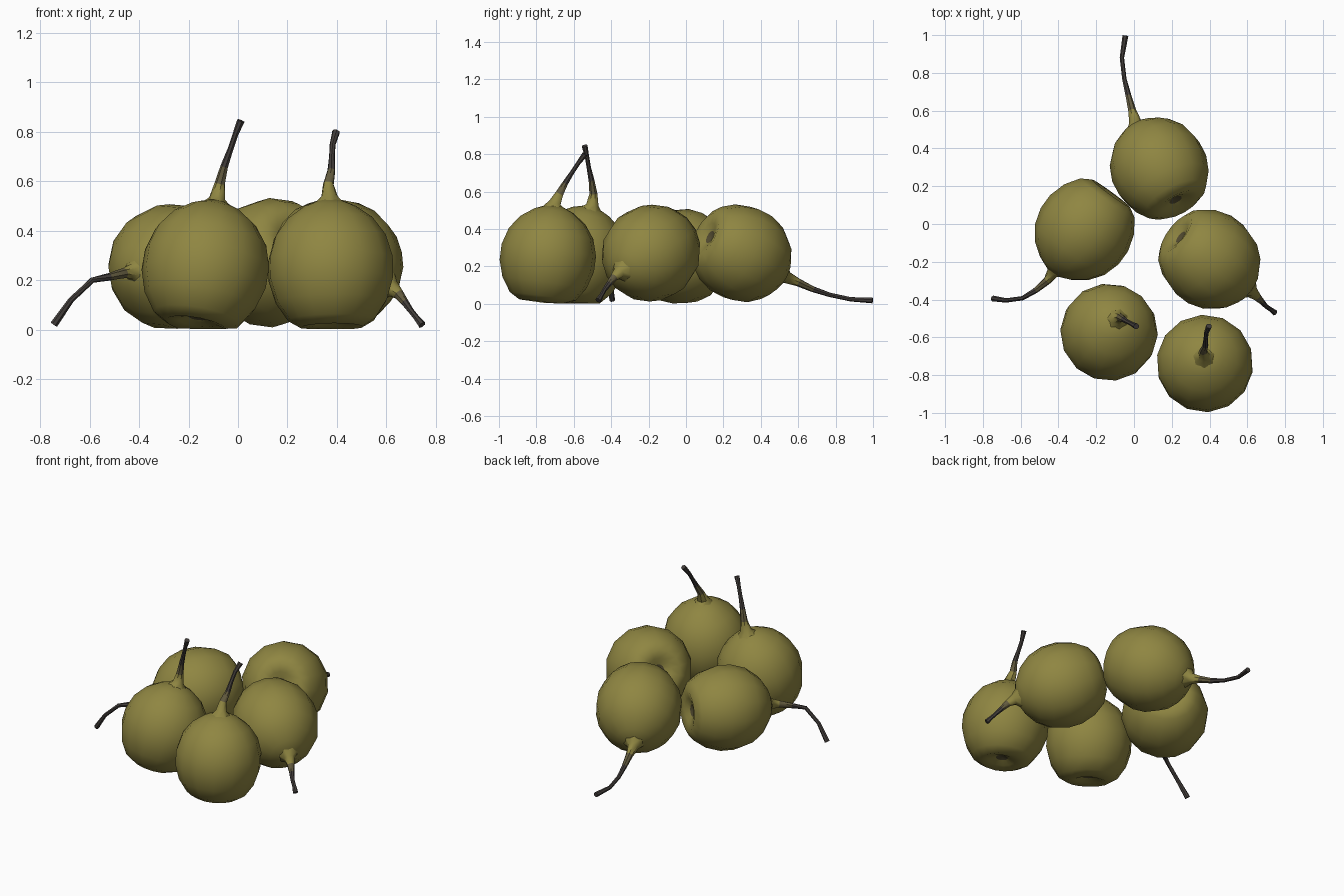
import bpy, bmesh, math
from mathutils import Vector

if "Cube" in bpy.data.objects:
    bpy.data.objects.remove(bpy.data.objects["Cube"])

def material(name, rgb):
    m = bpy.data.materials.new(name)
    m.diffuse_color = (*rgb, 1)
    m.use_nodes = True
    m.node_tree.nodes["Principled BSDF"].inputs["Base Color"].default_value = m.diffuse_color
    return m

olive = material("olive skin", (0.275, 0.238, 0.054))
brown = material("neck brown", (0.125, 0.105, 0.05))
dark = material("stem dark", (0.056, 0.048, 0.044))
calyx = material("calyx dark brown", (0.085, 0.07, 0.03))

def sweep(name, centres, radii, axes, sides, mats, rule):
    """Skin rings of given radius; rule(ring index) gives the material index."""
    bm = bmesh.new()
    rings = []
    ref = Vector((0.31, 0.85, 0.42)).normalized()
    for c, r, a in zip(centres, radii, axes):
        u = (ref - a * ref.dot(a)).normalized()
        v = a.cross(u)
        ring = []
        for k in range(sides):
            t = 2 * math.pi * k / sides
            p = c + (u * math.cos(t) + v * math.sin(t)) * r
            p.z = max(p.z, 0.003)
            ring.append(bm.verts.new(p))
        rings.append(ring)
    for i in range(len(rings) - 1):
        for k in range(sides):
            j = (k + 1) % sides
            f = bm.faces.new((rings[i][k], rings[i][j], rings[i + 1][j], rings[i + 1][k]))
            f.material_index = rule(i)
    bm.faces.new(rings[0][::-1]).material_index = rule(0)
    bm.faces.new(rings[-1]).material_index = rule(len(rings) - 2)
    bmesh.ops.recalc_face_normals(bm, faces=bm.faces)
    me = bpy.data.meshes.new(name)
    bm.to_mesh(me)
    bm.free()
    for m in mats:
        me.materials.append(m)
    ob = bpy.data.objects.new(name, me)
    bpy.context.collection.objects.link(ob)
    bpy.ops.object.select_all(action='DESELECT')
    ob.select_set(True)
    bpy.context.view_layer.objects.active = ob
    bpy.ops.object.shade_smooth_by_angle(angle=math.radians(50))
    return ob

# body profile from calyx dimple to shoulder: (radius, height along the axis)
PROFILE = [(0.012, 0.045), (0.036, 0.035), (0.075, 0.018), (0.125, 0.004), (0.178, 0.035),
           (0.228, 0.11), (0.255, 0.20), (0.255, 0.285), (0.228, 0.375),
           (0.175, 0.447), (0.105, 0.497), (0.045, 0.522)]
STEM_R = [0.075, 0.034, 0.022, 0.016, 0.012, 0.012, 0.016]

# centre of each fruit, then its stem path starting where it leaves the body
FRUITS = {
    "front_left": ((-0.13, -0.57, 0.258), [(-0.083, -0.50, 0.53), (-0.073, -0.495, 0.59),
        (-0.055, -0.505, 0.66), (-0.03, -0.52, 0.73), (-0.01, -0.53, 0.79), (0.012, -0.542, 0.845)]),
    "front_right": ((0.375, -0.737, 0.258), [(0.37, -0.70, 0.54), (0.366, -0.675, 0.59),
        (0.378, -0.645, 0.645), (0.38, -0.61, 0.70), (0.383, -0.577, 0.75), (0.397, -0.54, 0.80)]),
    "right": ((0.41, -0.195, 0.267), [(0.625, -0.36, 0.165), (0.65, -0.385, 0.142),
        (0.675, -0.41, 0.11), (0.70, -0.437, 0.075), (0.72, -0.45, 0.05), (0.745, -0.47, 0.018)]),
    "back": ((0.128, 0.305, 0.265), [(0.005, 0.54, 0.142), (-0.01, 0.60, 0.115),
        (-0.03, 0.68, 0.078), (-0.052, 0.77, 0.048), (-0.064, 0.88, 0.025), (-0.045, 0.997, 0.018)]),
    "left": ((-0.27, -0.04, 0.252), [(-0.43, -0.26, 0.235), (-0.46, -0.30, 0.228),
        (-0.52, -0.35, 0.213), (-0.59, -0.393, 0.20), (-0.675, -0.405, 0.12), (-0.745, -0.395, 0.02)]),
}

for name, (centre, path) in FRUITS.items():
    c = Vector(centre)
    pts = [Vector(p) for p in path]
    axis = (pts[0] - c).normalized()
    # fruit body with dark calyx in the dimple
    sweep(name + "_fruit", [c + axis * (h - 0.255) for r, h in PROFILE],
          [r for r, h in PROFILE], [axis] * len(PROFILE), 14,
          [olive, calyx], lambda i: 1 if i < 1 else 0)
    # neck and stem, rooted inside the shoulder
    pts.insert(0, c + axis * 0.245)
    dirs = [(pts[min(i + 1, len(pts) - 1)] - pts[max(i - 1, 0)]).normalized()
            for i in range(len(pts))]
    dirs[0] = axis
    sweep(name + "_stem", pts, STEM_R, dirs, 7, [olive, brown, dark],
          lambda i: 0 if i < 2 else (1 if i == 2 else 2))
